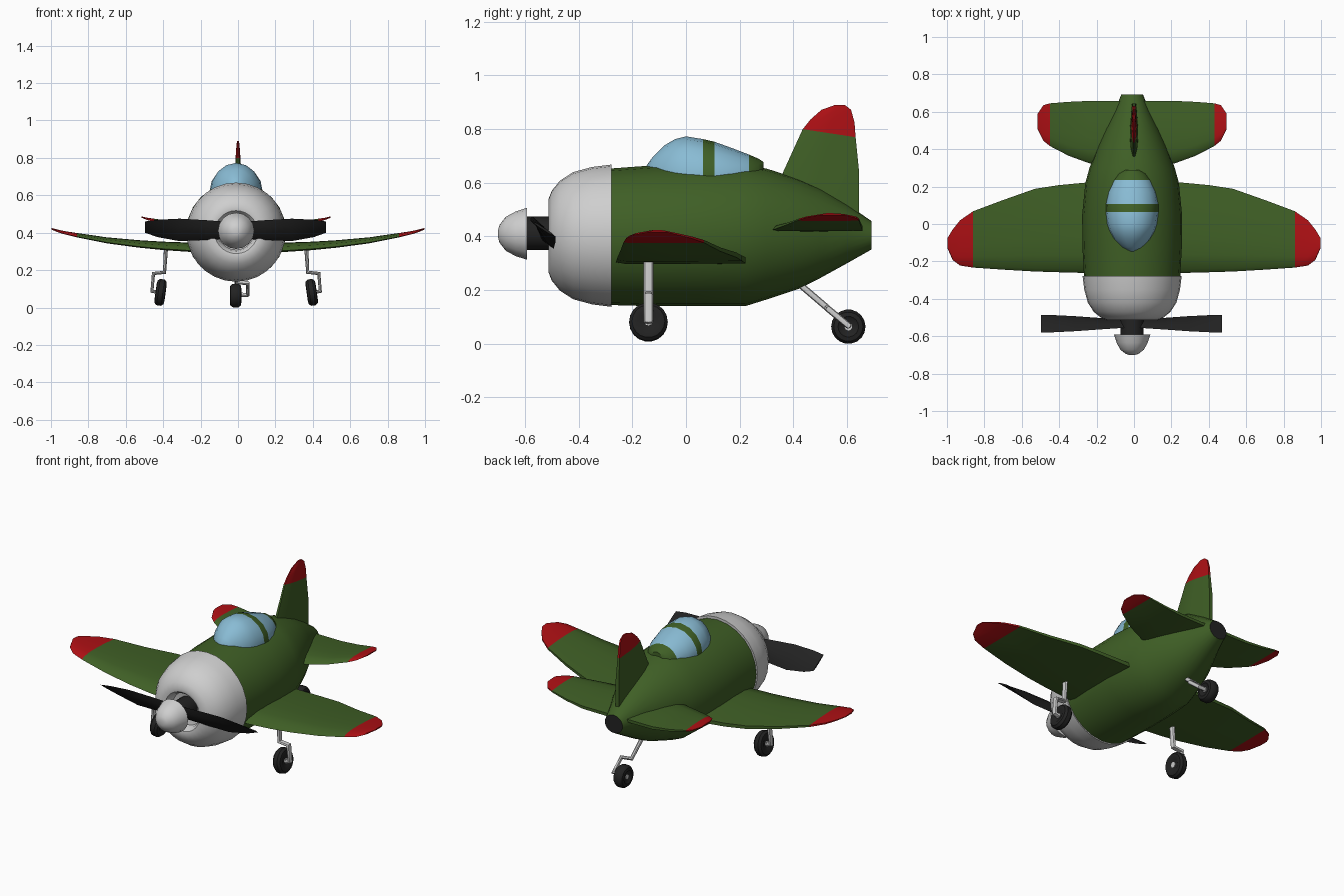
import bpy, bmesh, math
from mathutils import Vector

if "Cube" in bpy.data.objects:
    bpy.data.objects.remove(bpy.data.objects["Cube"])

CX = -0.01  # body axis sits slightly off the wing centre


def material(name, rgb):
    m = bpy.data.materials.new(name)
    m.diffuse_color = (*rgb, 1)
    m.use_nodes = True
    m.node_tree.nodes["Principled BSDF"].inputs["Base Color"].default_value = m.diffuse_color
    return m


GREEN = material("army green", (0.05, 0.115, 0.019))
RED = material("tip red", (0.42, 0.005, 0.007))
GREY = material("light grey", (0.62, 0.62, 0.62))
BLUE = material("glass blue", (0.25, 0.5, 0.66))
BLACK = material("rubber black", (0.016, 0.016, 0.016))


def smooth(ob, angle):
    bpy.ops.object.select_all(action='DESELECT')
    ob.select_set(True)
    bpy.context.view_layer.objects.active = ob
    bpy.ops.object.shade_smooth_by_angle(angle=math.radians(angle))


def loft(name, rings, mats, rule=None, angle=40, caps=(True, True)):
    """Skin a list of equal-length point rings; rule(centre) picks the material."""
    bm = bmesh.new()
    vs = [[bm.verts.new(p) for p in r] for r in rings]
    n = len(rings[0])
    for a, b in zip(vs, vs[1:]):
        for i in range(n):
            j = (i + 1) % n
            bm.faces.new((a[i], a[j], b[j], b[i]))
    if caps[0]:
        bm.faces.new(vs[0])
    if caps[1]:
        bm.faces.new(vs[-1])
    bmesh.ops.recalc_face_normals(bm, faces=bm.faces)
    if rule:
        for f in bm.faces:
            f.material_index = rule(f.calc_center_median())
    me = bpy.data.meshes.new(name)
    bm.to_mesh(me)
    bm.free()
    for m in mats:
        me.materials.append(m)
    ob = bpy.data.objects.new(name, me)
    bpy.context.collection.objects.link(ob)
    smooth(ob, angle)
    return ob


def oval(y, z, rx, rz, n, x=CX):
    return [(x + rx * math.cos(2 * math.pi * i / n), y,
             z + rz * math.sin(2 * math.pi * i / n)) for i in range(n)]


def turned(name, profile, z, mat, n=24, **kw):
    """Revolve a (y, radius) profile about the nose axis."""
    return loft(name, [oval(y, z, r, r, n) for y, r in profile], [mat], **kw)


# Fuselage: y, bottom, top, half width; black end plate
body = [(-0.30, 0.145, 0.652, 0.256), (-0.12, 0.14, 0.665, 0.266), (0.05, 0.14, 0.668, 0.267),
        (0.22, 0.14, 0.667, 0.25), (0.30, 0.165, 0.653, 0.228), (0.42, 0.205, 0.615, 0.182),
        (0.50, 0.245, 0.58, 0.145), (0.60, 0.30, 0.52, 0.095), (0.692, 0.352, 0.457, 0.058)]
loft("fuselage", [oval(y, (a + b) / 2, w, (b - a) / 2, 24) for y, a, b, w in body],
     [GREEN, BLACK], lambda c: int(c.y > 0.69))

# Engine cowling with a rolled intake lip
turned("engine_cowling",
       [(-0.278, 0.24), (-0.278, 0.265), (-0.35, 0.256), (-0.42, 0.237), (-0.47, 0.205),
        (-0.50, 0.168), (-0.513, 0.135), (-0.51, 0.115), (-0.495, 0.102), (-0.46, 0.095),
        (-0.45, 0.05)], 0.403, GREY, n=28)

# Propeller hub and spinner
turned("propeller_hub", [(-0.60, 0.062), (-0.44, 0.062)], 0.412, BLACK, n=16)
turned("spinner", [(-0.70, 0.015), (-0.695, 0.033), (-0.672, 0.063), (-0.635, 0.083),
                   (-0.592, 0.097)], 0.41, GREY, n=16)


# Propeller blades: pitched plates, mirrored left to right
def blade_ring(x, dy, dz, zc, t):
    c = Vector((CX - 0.003 + x, -0.533, zc))
    e = Vector((0, dy, -dz))
    nrm = Vector((0, dz, dy)).normalized() * t
    return [c - e, c - e * 0.4 + nrm, c + e * 0.5 + nrm, c + e,
            c + e * 0.5 - nrm, c - e * 0.4 - nrm]


blade = [(0.04, 0.022, 0.045, 0.413, 0.014), (0.16, 0.03, 0.053, 0.414, 0.011),
         (0.30, 0.04, 0.06, 0.415, 0.009), (0.42, 0.046, 0.046, 0.423, 0.007),
         (0.484, 0.047, 0.03, 0.43, 0.004)]
for side, tag in ((-1, "left"), (1, "right")):
    loft(tag + "_propeller_blade", [blade_ring(side * x, *r) for x, *r in blade], [BLACK])


# Wing and tailplane: x, leading edge, trailing edge, bottom height, thickness
def wing(name, half, x0, red_from):
    full = [(-x, *r) for x, *r in reversed(half)] + half
    rings = []
    for x, le, te, z, t in full:
        shape = [(0, 0.15), (0.04, 0.6), (0.2, 0.95), (0.4, 1), (0.7, 0.85), (1, 0.5),
                 (1, 0.05), (0.5, 0), (0.08, 0)]
        rings.append([(x0 + x, le + (te - le) * u, z + t * v) for u, v in shape])
    loft(name, rings, [GREEN, RED], lambda c: int(abs(c.x - x0) > red_from))


wing("main_wing",
     [(0.05, -0.262, 0.225, 0.295, 0.055), (0.25, -0.262, 0.222, 0.297, 0.05),
      (0.40, -0.258, 0.208, 0.307, 0.045), (0.53, -0.254, 0.188, 0.32, 0.04),
      (0.70, -0.244, 0.128, 0.343, 0.032), (0.86, -0.233, 0.068, 0.375, 0.023),
      (0.93, -0.222, 0.02, 0.392, 0.017), (0.97, -0.192, -0.03, 0.405, 0.013),
      (0.997, -0.13, -0.075, 0.417, 0.008)], 0, 0.86)
wing("tailplane",
     [(0.03, 0.30, 0.658, 0.418, 0.04), (0.23, 0.325, 0.658, 0.42, 0.035),
      (0.34, 0.365, 0.653, 0.436, 0.025), (0.44, 0.417, 0.645, 0.458, 0.017),
      (0.475, 0.445, 0.635, 0.468, 0.012), (0.505, 0.505, 0.59, 0.48, 0.007)], CX, 0.44)

# Fin: leading y, z, trailing y, z, half thickness
fin = [(0.345, 0.50, 0.645, 0.45, 0.024), (0.362, 0.64, 0.645, 0.64, 0.021),
       (0.435, 0.80, 0.632, 0.77, 0.014), (0.465, 0.837, 0.628, 0.825, 0.011),
       (0.505, 0.872, 0.615, 0.872, 0.008), (0.555, 0.89, 0.592, 0.89, 0.005)]
fin_rings = []
for ya, za, yb, zb, h in fin:
    fin_rings.append([(h * s, ya + (yb - ya) * u, za + (zb - za) * u)
                      for u, s in ((0, 0.3), (0.2, 0.9), (0.5, 1), (1, 0.5),
                                   (1, -0.5), (0.5, -1), (0.2, -0.9), (0, -0.3))])
loft("tail_fin", fin_rings, [GREEN, RED],
     lambda c: int(c.z > 0.80 - 0.15 * (c.y - 0.435)))

# Canopy: y, top, half width; green frame band and rear fairing
glass = [(-0.147, 0.664, 0.02), (-0.125, 0.695, 0.06), (-0.08, 0.74, 0.10), (-0.04, 0.763, 0.122),
         (0.0, 0.773, 0.135), (0.063, 0.763, 0.142), (0.106, 0.753, 0.141), (0.17, 0.73, 0.128),
         (0.235, 0.705, 0.10), (0.27, 0.69, 0.075), (0.288, 0.678, 0.045)]
loft("canopy", [oval(y, 0.62, w, t - 0.62, 16) for y, t, w in glass], [BLUE, GREEN],
     lambda c: int(0.064 < c.y < 0.105 or c.y > 0.236))


# Wheels: tyre turned about x with small grey hubs
def wheel(name, loc, r, half, tilt):
    def rings(profile):
        return [[(x, q * math.cos(k * math.pi / 9), q * math.sin(k * math.pi / 9))
                 for k in range(18)] for x, q in profile]
    tyre = [(-half * 0.7, r * 0.4), (-half, r * 0.6), (-half * 0.9, r * 0.85), (-half * 0.45, r),
            (half * 0.45, r), (half * 0.9, r * 0.85), (half, r * 0.6), (half * 0.7, r * 0.4)]
    hub = [(-half * 0.85, r * 0.22), (half * 0.85, r * 0.22)]
    for tag, prof, mat in (("tyre", tyre, BLACK), ("hub", hub, GREY)):
        ob = loft(name + "_" + tag, rings(prof), [mat])
        ob.location = loc
        ob.rotation_euler.y = tilt


# Struts: bent rods, optionally widened front to back
def strut(name, pts, r, y0=0.0, widen=1.0):
    cu = bpy.data.curves.new(name, 'CURVE')
    cu.dimensions = '3D'
    cu.bevel_depth = r
    cu.bevel_resolution = 2
    cu.use_fill_caps = True
    sp = cu.splines.new('POLY')
    sp.points.add(len(pts) - 1)
    for p, co in zip(sp.points, pts):
        p.co = (*co, 1)
    cu.materials.append(GREY)
    ob = bpy.data.objects.new(name, cu)
    bpy.context.collection.objects.link(ob)
    ob.location.y = y0
    ob.scale.y = widen
    bpy.ops.object.select_all(action='DESELECT')
    ob.select_set(True)
    bpy.context.view_layer.objects.active = ob
    bpy.ops.object.convert(target='MESH')
    smooth(bpy.context.object, 40)


# Main landing gear
for s, tag in ((-1, "left"), (1, "right")):
    path = [(0.375, 0.32), (0.383, 0.188), (0.442, 0.182), (0.45, 0.087), (0.405, 0.08)]
    strut(tag + "_gear_strut", [(CX + s * x, 0, z) for x, z in path], 0.011, -0.14, 1.65)
    wheel(tag + "_wheel", (CX + s * 0.404, -0.14, 0.081), 0.072, 0.027, -s * math.radians(8))

# Tail wheel
strut("tail_gear_strut", [(CX, 0.42, 0.225), (CX, 0.525, 0.135), (0.052, 0.53, 0.13),
                          (0.052, 0.605, 0.068), (CX, 0.605, 0.068)], 0.012)
wheel("tail_wheel", (CX - 0.003, 0.605, 0.064), 0.064, 0.031, 0)
